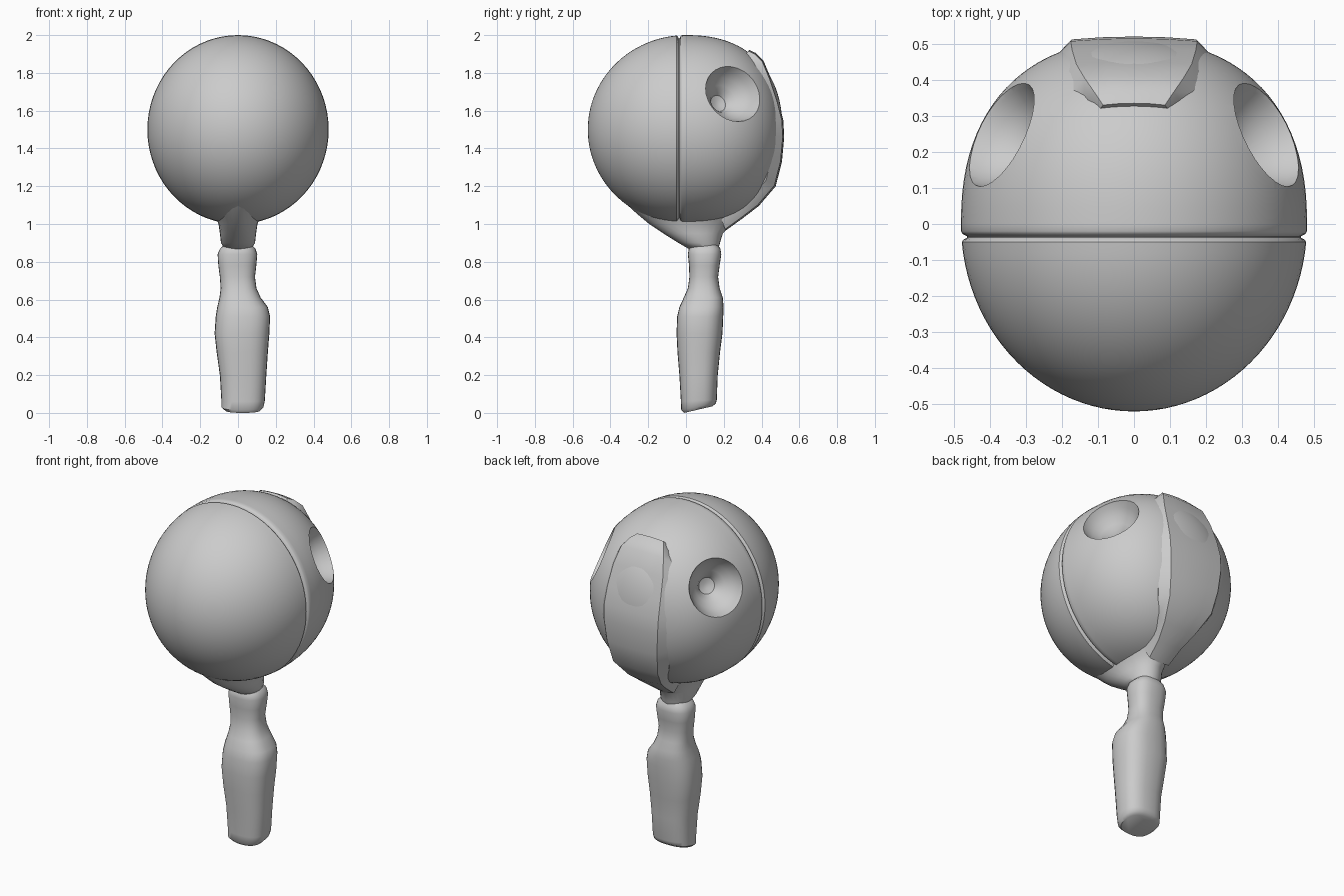
import bpy, bmesh
from math import sin, cos, pi, copysign, sqrt
from mathutils import Vector

if "Cube" in bpy.data.objects:
    bpy.data.objects.remove(bpy.data.objects["Cube"])


def skin(name, rings, angle=35, subdiv=0):
    """Skin a list of closed point rings into a capped solid."""
    bm = bmesh.new()
    vs = [[bm.verts.new(p) for p in r] for r in rings]
    n = len(rings[0])
    for a, b in zip(vs, vs[1:]):
        for i in range(n):
            j = (i + 1) % n
            bm.faces.new((a[i], a[j], b[j], b[i]))
    bm.faces.new(vs[0])
    bm.faces.new(vs[-1])
    bmesh.ops.recalc_face_normals(bm, faces=bm.faces)
    me = bpy.data.meshes.new(name)
    bm.to_mesh(me)
    bm.free()
    ob = bpy.data.objects.new(name, me)
    bpy.context.collection.objects.link(ob)
    smooth(ob, angle)
    return ob


def smooth(ob, angle):
    bpy.ops.object.select_all(action='DESELECT')
    ob.select_set(True)
    bpy.context.view_layer.objects.active = ob
    bpy.ops.object.shade_smooth_by_angle(angle=angle * pi / 180)


def oval(x0, x1, y0, y1, z, p=2.0, n=28, tilt=0.0):
    """Superellipse ring in the given bounds, optionally rising toward the back."""
    pts = []
    for i in range(n):
        c, s = cos(2 * pi * i / n), sin(2 * pi * i / n)
        u = copysign(abs(c) ** (2 / p), c)
        v = copysign(abs(s) ** (2 / p), s)
        pts.append(((x0 + x1) / 2 + u * (x1 - x0) / 2,
                    (y0 + y1) / 2 + v * (y1 - y0) / 2, z + tilt * (v + 1) / 2))
    return pts


# Head: round front shell, seam groove, fuller rear shell
prof = []
for i in range(1, 25):
    t = i / 24 * 1.475
    prof.append((-0.52 * cos(t), max(sin(t), 0.01)))
prof += [(-0.043, 0.985), (-0.038, 0.965), (-0.034, 0.965), (-0.028, 0.99), (-0.02, 1.0)]
for i in range(0, 25):
    t = i / 24 * pi / 2
    prof.append((0.51 * sin(t) ** (2 / 2.3), max(abs(cos(t)) ** (2 / 2.3), 0.01)))
prof[0] = (-0.519, prof[0][1])
N = 72
head = skin("head_shell", [[(0.48 * r * cos(2 * pi * k / N), y, 1.5 + 0.5 * r * sin(2 * pi * k / N))
                            for k in range(N)]
                           for y, r in [(-0.52, 0.005)] + prof])

# Ear sockets: bowls with a deeper centre, cut into the rear shell
bowl = [(0.08, 0.21), (0.03, 0.172), (0.0, 0.157), (-0.035, 0.142), (-0.07, 0.118),
        (-0.10, 0.085), (-0.12, 0.06), (-0.145, 0.045), (-0.155, 0.015)]
for side in (-1, 1):
    cut = skin("ear_cutter", [[(r * cos(2 * pi * k / 28), r * sin(2 * pi * k / 28), d)
                               for k in range(28)] for d, r in bowl])
    axis = Vector((side * 0.80, 0.50, 0.36)).normalized()
    cut.location = (side * 0.368, 0.242, 1.69)
    cut.rotation_euler = axis.to_track_quat('Z', 'Y').to_euler()
    cut.hide_render = True
    m = head.modifiers.new("ear", 'BOOLEAN')
    m.operation, m.solver, m.object = 'DIFFERENCE', 'EXACT', cut
    bpy.context.view_layer.update()
    bpy.context.view_layer.objects.active = head
    bpy.ops.object.modifier_apply(modifier=m.name)
    bpy.data.objects.remove(cut)
smooth(head, 35)

# Chin keel: narrow cup that funnels the head into the neck
keel = [(1.20, -0.40, 0.45, 0.22), (1.10, -0.31, 0.38, 0.16), (1.05, -0.255, 0.31, 0.125),
        (1.00, -0.195, 0.24, 0.103), (0.95, -0.12, 0.195, 0.096), (0.90, -0.04, 0.18, 0.09),
        (0.865, 0.02, 0.17, 0.07)]
skin("chin_keel", [oval(-w, w, a, b, z) for z, a, b, w in keel], 60)

# Back panel: raised tapering band with chamfered sides
path = [(0.335, 1.922, 0.11), (0.37, 1.905, 0.14), (0.41, 1.865, 0.175), (0.45, 1.77, 0.205),
        (0.49, 1.65, 0.22), (0.515, 1.55, 0.225), (0.52, 1.46, 0.222), (0.508, 1.33, 0.208),
        (0.475, 1.20, 0.185), (0.385, 1.095, 0.135), (0.30, 1.03, 0.10), (0.21, 0.965, 0.085)]
sec = [(-0.9, 0.20), (-1, 0.06), (-0.78, 0.008), (-0.4, 0.002), (0, 0),
       (0.4, 0.002), (0.78, 0.008), (1, 0.06), (0.9, 0.20)]
rings = []
for y, z, w in path:
    d = Vector((y, z - 1.5)).normalized()
    rings.append([(u * w, y - d.x * h, z - d.y * h) for u, h in sec])
skin("back_panel", rings, 32)

# Handle: uneven grip with a slanted foot, waist and collar
grip = [(0.00, -0.07, 0.12, -0.01, 0.14, 0.035), (0.015, -0.088, 0.135, -0.025, 0.158, 0.035),
        (0.06, -0.088, 0.142, -0.027, 0.163, 0.01), (0.20, -0.096, 0.15, -0.035, 0.168, 0),
        (0.32, -0.113, 0.158, -0.045, 0.18, 0), (0.42, -0.124, 0.166, -0.05, 0.193, 0),
        (0.51, -0.118, 0.17, -0.047, 0.197, 0), (0.56, -0.11, 0.158, -0.035, 0.199, 0),
        (0.61, -0.098, 0.12, -0.012, 0.195, 0), (0.66, -0.092, 0.098, 0.01, 0.178, 0),
        (0.72, -0.096, 0.09, 0.018, 0.17, 0), (0.78, -0.104, 0.097, 0.016, 0.178, 0),
        (0.84, -0.108, 0.102, 0.01, 0.187, 0), (0.87, -0.095, 0.092, 0.015, 0.182, 0),
        (0.90, -0.06, 0.06, 0.04, 0.16, 0)]
skin("handle", [oval(a, b, c, d, z, 2.5, 28, t) for z, a, b, c, d, t in grip], 45)
